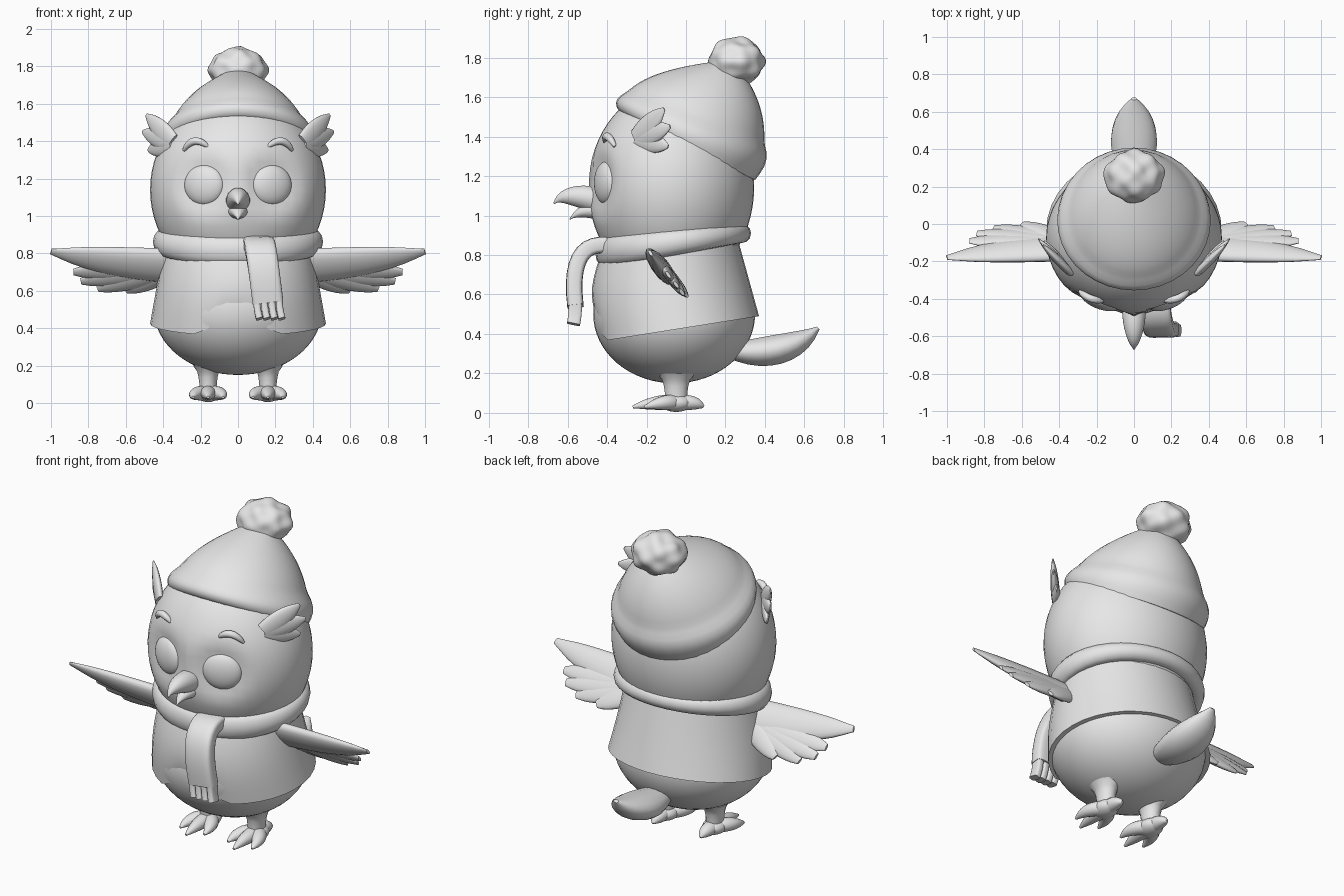
import bpy, bmesh, math
from math import sin, cos, pi, exp
from mathutils import Vector, Matrix

default_cube = bpy.data.objects.get("Cube")
if default_cube:
    bpy.data.objects.remove(default_cube, do_unlink=True)

grey = bpy.data.materials.new("plain grey")
grey.use_nodes = True
grey.diffuse_color = (.8, .8, .8, 1)
grey.node_tree.nodes["Principled BSDF"].inputs["Base Color"].default_value = grey.diffuse_color
parts = []


def finish(name, bm):
    bmesh.ops.recalc_face_normals(bm, faces=bm.faces)
    mesh = bpy.data.meshes.new(name)
    bm.to_mesh(mesh)
    bm.free()
    mesh.materials.append(grey)
    part = bpy.data.objects.new(name, mesh)
    bpy.context.collection.objects.link(part)
    parts.append(part)
    return part


def blob(name, centre, size, turn=0):
    """Ellipsoid turned about the vertical."""
    bm = bmesh.new()
    bmesh.ops.create_uvsphere(bm, u_segments=48, v_segments=32, radius=1)
    bm.transform(Matrix.Translation(centre) @ Matrix.Rotation(turn, 4, "Z")
                 @ Matrix.Diagonal((*size, 1)))
    return finish(name, bm)


def skin(name, rings, caps=True):
    """Bridge a list of closed point rings."""
    bm = bmesh.new()
    rows = [[bm.verts.new(point) for point in ring] for ring in rings]
    for low, high in zip(rows, rows[1:]):
        for i in range(len(low)):
            bm.faces.new((low[i - 1], low[i], high[i], high[i - 1]))
    if caps:
        bm.faces.new(rows[0])
        bm.faces.new(rows[-1])
    else:
        bmesh.ops.remove_doubles(bm, verts=bm.verts, dist=.0001)
    return finish(name, bm)


def oval(front, back, half_width, count=36):
    """Tilted ring through a front and a back point, each given as (y, z)."""
    front, back = Vector((0, *front)), Vector((0, *back))
    middle, reach = (front + back) / 2, (front - back) / 2
    angles = [2 * pi * i / count for i in range(count)]
    return [middle + reach * cos(a) + Vector((half_width * sin(a), 0, 0)) for a in angles]


def bezier(a, b, c, f):
    return Vector(a).lerp(Vector(b), f).lerp(Vector(b).lerp(Vector(c), f), f)


def sweep(name, path, width, depth, start=.5, power=.6, wide=(1, 0, 0), side=1, box=1, steps=10):
    """Sweep a section along a three-point curve, swelling and tapering as a sine
    that begins at the start fraction; power zero keeps the section constant."""
    flip = Vector((side, 1, 1))
    path = [Vector(point) * flip for point in path]
    rings = []
    for step in range(steps + 1):
        f = step / steps
        tangent = (path[1] - path[0]).lerp(path[2] - path[1], f).normalized()
        across = Vector(wide) * flip
        across = (across - tangent * across.dot(tangent)).normalized()
        normal = tangent.cross(across)
        scale = max(.05, sin(pi * (start + (1 - start) * f))) ** power
        ring = []
        for k in range(16):
            a = pi * (k + .5) / 8
            u = math.copysign(abs(cos(a)) ** box, cos(a))
            v = math.copysign(abs(sin(a)) ** box, sin(a))
            ring.append(bezier(*path, f) + (across * u * width + normal * v * depth) * scale)
        rings.append(ring)
    return skin(name, rings)


def feather(name, root, tip, width, **options):
    middle = Vector(root).lerp(Vector(tip), .5)
    sweep(name, (root, middle, tip), width, width * .4, start=.3, **options)


# Body, and head with shallow eye sockets
blob("body", (0, -.06, .5), (.45, .41, .35))
head = blob("head", (0, -.075, 1.14), (.47, .42, .51))
for vertex in head.data.vertices:
    x, y, z = vertex.co
    if y < 0:
        distance = math.hypot(abs(x) - .18, z - 1.165)
        vertex.co.y += .045 * exp(-(distance / .14) ** 4)

# Sweater, its tilted hem lifted over the belly
rings = [oval((-.4, .38), (.31, .48), .41)]
for step in range(9):
    f = step / 8
    front = Vector((-.45, .36)).lerp(Vector((-.41, .86)), f)
    front.x -= .045 * sin(pi * f)
    back = Vector((.37, .49)).lerp(Vector((.26, .89)), f)
    rings.append(oval(front, back, .47 - .08 * f))
for step, ring in enumerate(rings):
    for point in ring:
        if point.y < 0:
            point.z += .15 * (1 - step / 9) ** 2 * exp(-(point.x / .15) ** 4)
skin("sweater", rings, caps=False)

# Scarf: rolled ring, taller in front, with hanging end and fringe
rings = []
for step in range(13):
    out, up = .05 * cos(step * pi / 6), .05 * sin(step * pi / 6)
    rings.append(oval((-.41 - out, .815 + up * 1.6), (.28 + out, .91 + up), .405 + out))
skin("scarf_ring", rings, caps=False)
sweep("scarf_end", ((.11, -.4, .85), (.12, -.6, .87), (.16, -.56, .54)), .083, .042,
      power=0, box=.4)
for i in range(4):
    x = .1 + i * .04
    sweep("scarf_fringe", ((x, -.56, .56), (x, -.56, .5), (x + .015, -.57, .45)), .019, .034,
          power=0, box=.5, steps=4)

# Knitted hat with a rolled, tilted brim
rings = [oval((-.28, 1.5), (.28, 1.2), .35)]
for step in range(19):
    f = step / 18
    front = bezier((-.34, 1.53), (-.33, 1.72), (.15, 1.78), f)
    back = bezier((.35, 1.18), (.48, 1.5), (.25, 1.77), f)
    width = bezier([.4, 0], [.36, 0], [.05, 0], f).x
    roll = .025 * sin(pi * min(f / .3, 1))
    front.x -= roll
    back.x += roll
    rings.append(oval(front, back, width + roll))
skin("hat", rings)
pompom = blob("hat_pompom", (0, 0, 0), (1, 1, 1))
for vertex in pompom.data.vertices:
    x, y, z = vertex.co
    lump = 1 + .05 * sin(7 * x + 1) * sin(7 * y) + .05 * cos(7 * z) * cos(6 * x)
    vertex.co = Vector((0, .255, 1.78)) + vertex.co * Vector((.155, .14, .12)) * lump

# Beak and tail
sweep("upper_beak", ((0, -.42, 1.07), (0, -.62, 1.13), (0, -.67, 1.06)), .066, .066, power=1)
sweep("lower_beak", ((0, -.42, 1.02), (0, -.53, 1.04), (0, -.59, .98)), .056, .045, power=1)
sweep("tail", ((0, .2, .32), (0, .5, .27), (0, .67, .43)), .125, .077, start=.1, power=.7)

for side, label in ((1, "left"), (-1, "right")):
    # Eyes and brows
    blob(label + "_eye", (.18 * side, -.405, 1.165), (.112, .05, .108), side * .36)
    sweep(label + "_brow", ((.16, -.41, 1.37), (.24, -.41, 1.44), (.29, -.36, 1.35)), .02, .02,
          start=0, power=.3, wide=(0, 0, 1), side=side)

    # Ear tufts
    for tip in ((.49, -.11, 1.54), (.51, -.08, 1.45), (.48, -.09, 1.35)):
        feather(label + "_ear_tuft", (.35, -.25, 1.39), tip, .06, wide=(0, 0, 1), side=side)

    # Wings: leading blade and blunt trailing feathers
    slant = (0, .6, -.8)
    sweep(label + "_wing", ((.3, -.12, .73), (.7, -.14, .75), (1, -.18, .81)), .11, .045,
          wide=slant, side=side)
    root = (.36, -.1, .72)
    for tip in ((.88, -.09, .7), (.84, -.05, .65), (.75, -.02, .61), (.6, 0, .6)):
        feather(label + "_wing_feather", root, tip, .07, power=.4, wide=slant, side=side)

    # Legs flaring into the belly, feet and toes
    sweep(label + "_leg", ((.16, -.05, .03), (.16, -.05, .1), (.16, -.05, .2)), .045, .055,
          power=-.2, side=side, steps=6)
    blob(label + "_foot", (.16 * side, -.05, .05), (.065, .08, .045))
    for x, y in ((.16, -.27), (.08, -.21), (.24, -.21), (.16, .09)):
        sweep(label + "_toe", ((.16, -.05, .05), (x, y / 2, .06), (x, y, .03)), .044, .04,
              start=.4, wide=(1, .3, 0), side=side)

# Smooth shading with sharp creases kept
bpy.ops.object.select_all(action="DESELECT")
for part in parts:
    part.select_set(True)
bpy.context.view_layer.objects.active = parts[0]
bpy.ops.object.shade_smooth_by_angle(angle=math.radians(50))
